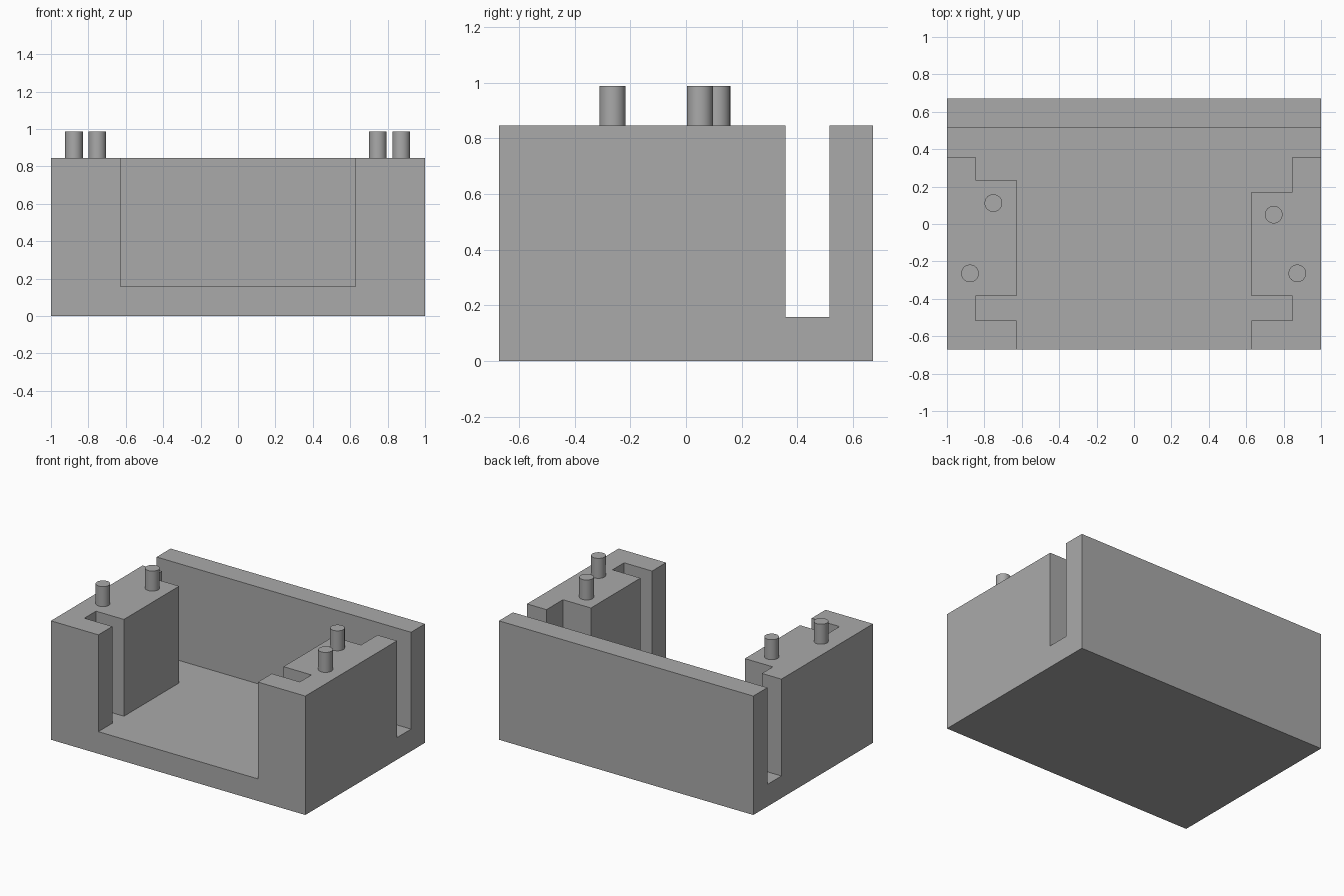
import bpy, bmesh

cube = bpy.data.objects.get("Cube")
if cube:
    bpy.data.objects.remove(cube, do_unlink=True)

WIDTH, DEPTH, HEIGHT = 2.0, 1.344, 0.845
FLOOR, PEG_TOP, PEG_RADIUS = 0.157, 0.987, 0.047

grey = bpy.data.materials.new("plain grey")
grey.use_nodes = True
colour = (0.4, 0.4, 0.4, 1)
grey.diffuse_color = colour
grey.node_tree.nodes["Principled BSDF"].inputs["Base Color"].default_value = colour


def prism(name, outline, z0, z1):
    """Extrude a flat outline between two heights."""
    bm = bmesh.new()
    face = bm.faces.new([bm.verts.new((x, y, z0)) for x, y in outline])
    ext = bmesh.ops.extrude_face_region(bm, geom=[face])
    tops = [v for v in ext["geom"] if isinstance(v, bmesh.types.BMVert)]
    bmesh.ops.translate(bm, verts=tops, vec=(0, 0, z1 - z0))
    bmesh.ops.recalc_face_normals(bm, faces=bm.faces)
    mesh = bpy.data.meshes.new(name)
    bm.to_mesh(mesh)
    bm.free()
    mesh.materials.append(grey)
    obj = bpy.data.objects.new(name, mesh)
    bpy.context.collection.objects.link(obj)
    return obj


# Solid block
w, d = WIDTH / 2, DEPTH / 2
body = prism("body", [(-w, -d), (w, -d), (w, d), (-w, d)], 0, HEIGHT)


# Cavity outline: wide channel, a notch in each side, and a cross slot at the back
def side(sign, shoulder):
    inner, notch = 0.627, 0.847
    pts = [(inner, -0.8), (inner, -0.515), (notch, -0.515), (notch, -0.385),
           (inner, -0.385), (inner, shoulder), (notch, shoulder),
           (notch, 0.357), (1.1, 0.357), (1.1, 0.515)]
    return [(sign * x, y) for x, y in pts]


cutter = prism("cavity_cutter", side(1, 0.172) + side(-1, 0.235)[::-1], FLOOR, 1.1)
cut = body.modifiers.new("cavity", "BOOLEAN")
cut.operation = "DIFFERENCE"
cut.solver = "EXACT"
cut.object = cutter

# Apply the cut so that the helper can go
bpy.context.view_layer.update()
graph = bpy.context.evaluated_depsgraph_get()
carved = bpy.data.meshes.new_from_object(body.evaluated_get(graph))
body.modifiers.clear()
body.data = carved
bpy.data.objects.remove(cutter, do_unlink=True)

# Pegs on the two side blocks
pegs = {"left_front_peg": (0.873, -0.264), "left_back_peg": (0.747, 0.05),
        "right_front_peg": (-0.877, -0.264), "right_back_peg": (-0.752, 0.112)}
for name, (x, y) in pegs.items():
    bpy.ops.mesh.primitive_cylinder_add(
        vertices=48, radius=PEG_RADIUS, depth=PEG_TOP - HEIGHT + 0.02,
        location=(x, y, (PEG_TOP + HEIGHT - 0.02) / 2))
    peg = bpy.context.object
    peg.name = name
    peg.data.materials.append(grey)
    bpy.ops.object.shade_smooth_by_angle()
